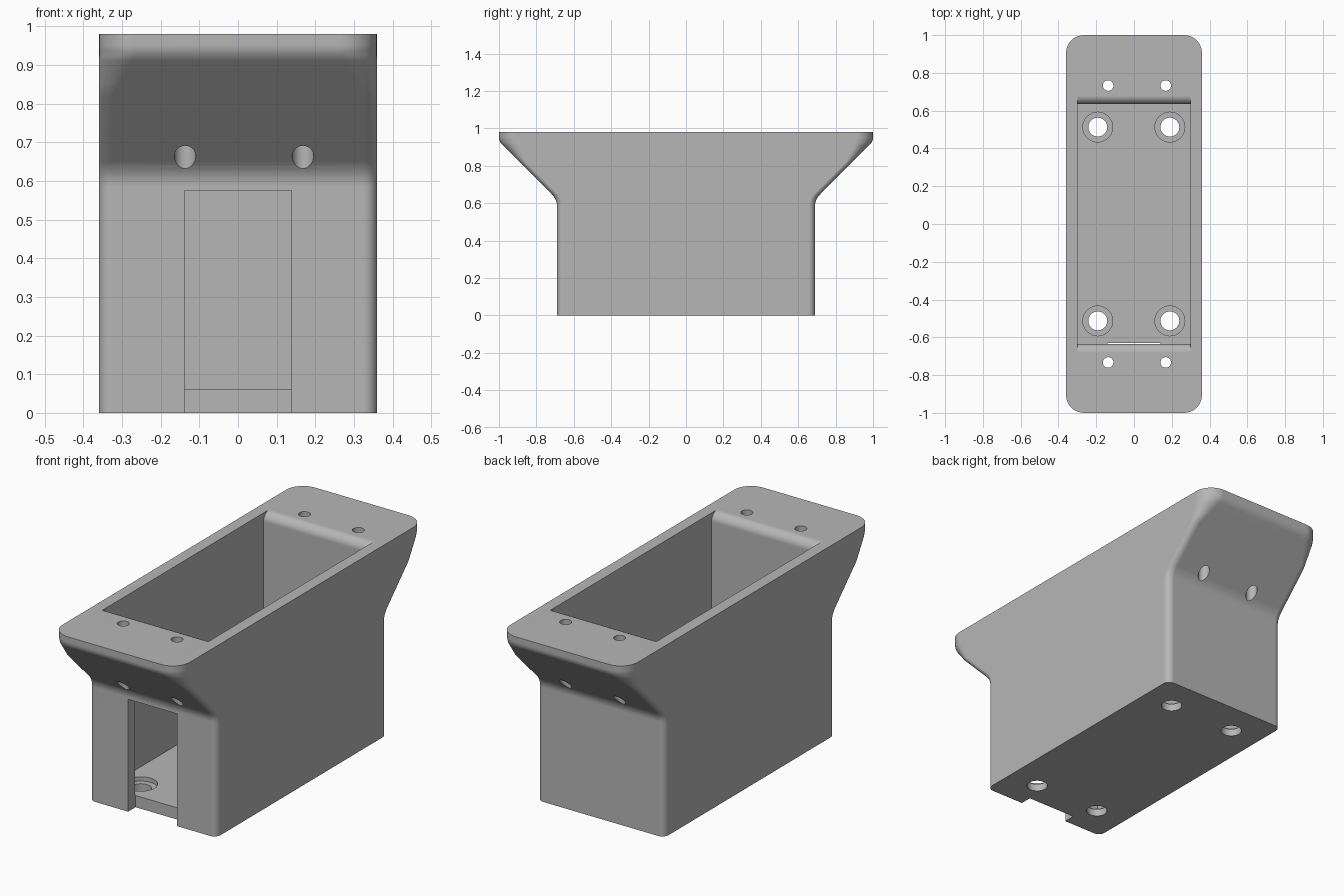
import bpy, bmesh, math

if "Cube" in bpy.data.objects:
    bpy.data.objects.remove(bpy.data.objects["Cube"])

W, H = 0.36, 0.98          # half width, height
CAV_X, CAV_Y, FLOOR = 0.30, 0.635, 0.06

grey = bpy.data.materials.new("plain_grey")
grey.use_nodes = True
colour = (0.47, 0.47, 0.47, 1)
grey.diffuse_color = colour
grey.node_tree.nodes["Principled BSDF"].inputs["Base Color"].default_value = colour


def make_object(name, bm):
    bmesh.ops.recalc_face_normals(bm, faces=bm.faces[:])
    mesh = bpy.data.meshes.new(name)
    bm.to_mesh(mesh)
    bm.free()
    mesh.materials.append(grey)
    obj = bpy.data.objects.new(name, mesh)
    bpy.context.collection.objects.link(obj)
    return obj


def loft(name, rings):
    """Skin a stack of equal-length point rings and cap both ends."""
    bm = bmesh.new()
    rows = [[bm.verts.new(p) for p in ring] for ring in rings]
    n = len(rows[0])
    for a, b in zip(rows, rows[1:]):
        for i in range(n):
            j = (i + 1) % n
            bm.faces.new((a[i], a[j], b[j], b[i]))
    bm.faces.new(rows[0])
    bm.faces.new(rows[-1])
    return make_object(name, bm)


def box(name, x0, x1, y0, y1, z0, z1):
    outline = [(x0, y0), (x1, y0), (x1, y1), (x0, y1)]
    return loft(name, [[(x, y, z) for x, y in outline] for z in (z0, z1)])


def cylinder(name, x, y, r, z0, z1, n=32):
    turn = [math.tau * i / n for i in range(n)]
    return loft(name, [[(x + r * math.cos(a), y + r * math.sin(a), z) for a in turn]
                       for z in (z0, z1)])


def rounded_ring(hy, r, z, steps=8):
    pts = []
    for k, (sx, sy) in enumerate([(1, 1), (-1, 1), (-1, -1), (1, -1)]):
        for i in range(steps + 1):
            a = math.pi / 2 * (k + i / steps)
            pts.append((sx * (W - r) + r * math.cos(a), sy * (hy - r) + r * math.sin(a), z))
    return pts


def bend(p, q, s, steps=6):
    """Rounded corner from p to s around q."""
    ts = [i / steps for i in range(steps + 1)]
    return [tuple((1 - t) ** 2 * a + 2 * t * (1 - t) * b + t * t * c
                  for a, b, c in zip(p, q, s)) for t in ts]


def corner_radius(z):
    t = min(max((z - 0.82) / 0.11, 0), 1)
    return 0.035 + 0.06 * t


# Outer body: straight base flaring at both ends into the top flange
levels = [(0.69, 0)]
levels += bend((0.69, 0.585), (0.69, 0.62), (0.72, 0.65))
levels += [(z + 0.07, z) for z in (0.82, 0.85, 0.88)]
levels += bend((0.98, 0.91), (1, 0.93), (1, 0.952))
levels += [(1, H)]
body = loft("mount_body", [rounded_ring(y, corner_radius(z), z) for y, z in levels])

# Cavity with rounded lips at its two ends
lip = 0.045
half = [(CAV_Y, FLOOR)]
for i in range(9):
    a = math.pi / 2 * i / 8
    half.append((CAV_Y + lip * (1 - math.cos(a)), H - lip + lip * math.sin(a)))
half.append((CAV_Y + lip, H + 0.1))
profile = half + [(-y, z) for y, z in reversed(half)]
cutters = [loft("cavity_cutter", [[(x, y, z) for y, z in profile] for x in (-CAV_X, CAV_X)])]

# Front cable opening, running down through the front wall
cutters.append(box("opening_cutter", -0.139, 0.139, -0.9, -0.63, -0.1, 0.575))

# Counterbored floor holes and flange screw holes
for sy in (-1, 1):
    for x in (-0.192, 0.19):
        cutters.append(cylinder("floor_hole_cutter", x, sy * 0.513, 0.05, -0.1, 0.2))
        cutters.append(cylinder("counterbore_cutter", x, sy * 0.513, 0.079, 0.038, 0.2))
    for x in (-0.137, 0.168):
        cutters.append(cylinder("flange_hole_cutter", x, sy * 0.733, 0.028, 0.5, 1.1))

bpy.ops.object.select_all(action='DESELECT')
bpy.context.view_layer.objects.active = body
body.select_set(True)
for cutter in cutters:
    cutter.hide_render = True
    mod = body.modifiers.new("cut", 'BOOLEAN')
    mod.operation = 'DIFFERENCE'
    mod.solver = 'EXACT'
    mod.object = cutter
    bpy.ops.object.modifier_apply(modifier=mod.name)
    bpy.data.objects.remove(cutter)

# Smooth roundings, crisp machined edges
bpy.ops.object.shade_smooth_by_angle(angle=math.radians(30))
weighted = body.modifiers.new("even_shading", 'WEIGHTED_NORMAL')
weighted.keep_sharp = True
